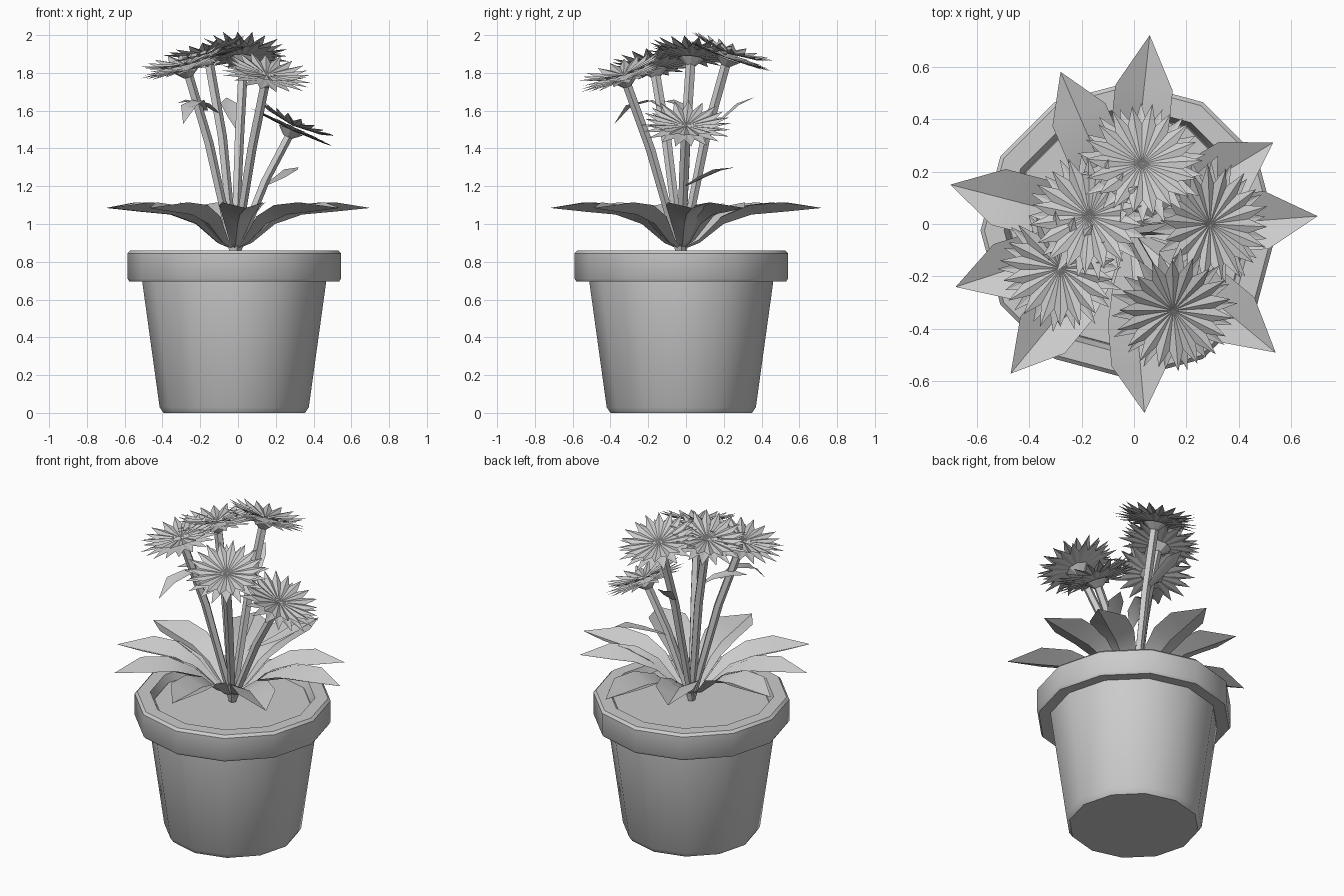
import bpy, bmesh, math
from mathutils import Vector, Matrix

if "Cube" in bpy.data.objects:
    bpy.data.objects.remove(bpy.data.objects["Cube"])

grey = bpy.data.materials.new("pale grey")
grey.diffuse_color = (0.6, 0.6, 0.6, 1)
grey.use_nodes = True
grey.node_tree.nodes["Principled BSDF"].inputs["Base Color"].default_value = grey.diffuse_color
CX, CY = -0.02, -0.025


def make(name, bm, angle=35):
    bmesh.ops.remove_doubles(bm, verts=bm.verts, dist=1e-5)
    me = bpy.data.meshes.new(name)
    bm.to_mesh(me)
    bm.free()
    me.materials.append(grey)
    ob = bpy.data.objects.new(name, me)
    bpy.context.collection.objects.link(ob)
    bpy.ops.object.select_all(action='DESELECT')
    ob.select_set(True)
    bpy.context.view_layer.objects.active = ob
    bpy.ops.object.shade_smooth_by_angle(angle=math.radians(angle))
    return ob


def lathe(name, profile, n=12):
    bm = bmesh.new()
    rings = []
    for r, z in profile:
        rings.append([bm.verts.new((CX + r * math.cos(2 * math.pi * i / n),
                                    CY + r * math.sin(2 * math.pi * i / n), z)) for i in range(n)])
    for a, b in zip(rings, rings[1:]):
        for i in range(n):
            j = (i + 1) % n
            bm.faces.new((a[i], a[j], b[j], b[i]))
    bm.faces.new(rings[0][::-1])
    bm.faces.new(rings[-1])
    return make(name, bm)


# pot with thick rim, closed by the soil
lathe("pot", [(0.375, 0), (0.395, 0.03), (0.485, 0.68), (0.485, 0.70), (0.555, 0.695),
              (0.565, 0.71), (0.565, 0.845), (0.55, 0.86), (0.475, 0.86), (0.455, 0.81)])
lathe("soil", [(0.455, 0.80), (0.45, 0.815)])


def leaf(name, points, widths, fold):
    """Folded blade along a path; edges sit higher than the midrib."""
    bm = bmesh.new()
    pts = [Vector(p) for p in points]
    d = pts[-1] - pts[0]
    side = Vector((-d.y, d.x, 0)).normalized()
    rows = []
    for p, w in zip(pts, widths):
        up = Vector((0, 0, fold * min(1, w / 0.1)))
        rows.append([bm.verts.new(p + side * w + up), bm.verts.new(p),
                     bm.verts.new(p - side * w + up)])
    tip = rows.pop()[1]
    for a, b in zip(rows, rows[1:]):
        for i in (0, 1):
            bm.faces.new((a[i], b[i], b[i + 1], a[i + 1]))
    for i in (0, 1):
        bm.faces.new((rows[-1][i], tip, rows[-1][i + 1]))
    loose = [v for v in bm.verts if not v.link_faces]
    bmesh.ops.delete(bm, geom=loose, context='VERTS')
    return make(name, bm, 40)


# rosette of large leaves, given by their tips
tips = [(0.06, 0.72), (-0.28, 0.58), (-0.70, 0.15), (-0.68, -0.24), (-0.47, -0.57),
        (0.04, -0.72), (0.54, -0.49), (0.70, 0.03), (0.53, 0.31)]
shape = [(0.03, 0.87), (0.13, 0.90), (0.30, 1.00), (0.50, 1.05), (0.73, 1.065), (1, 1.085)]
for i, (tx, ty) in enumerate(tips):
    path = [(CX + (tx - CX) * t, CY + (ty - CY) * t, z) for t, z in shape]
    leaf(f"rosette_leaf_{i}", path, [0.02, 0.035, 0.08, 0.11, 0.11, 0], 0.05)


def stem(name, a, b, c):
    """Five-sided stalk bent at its middle point."""
    bm = bmesh.new()
    rings = []
    for p, r in zip((a, b, c), (0.022, 0.027, 0.027)):
        rings.append([bm.verts.new(Vector(p) + Vector((r * math.cos(k * 2 * math.pi / 5),
                      r * math.sin(k * 2 * math.pi / 5), 0))) for k in range(5)])
    for s, t in zip(rings, rings[1:]):
        for i in range(5):
            j = (i + 1) % 5
            bm.faces.new((s[i], s[j], t[j], t[i]))
    return make(name, bm)


def flower(name, pos, tilt_dir, tilt, spin):
    """Two pleated star layers over a small calyx."""
    bm = bmesh.new()
    n = 18
    for layer, (rad, zc, zn, zt) in enumerate([(0.23, 0.0, 0.02, 0.045), (0.25, -0.025, -0.01, -0.01)]):
        mid = bm.verts.new((0, 0, zc))
        ring = []
        for i in range(2 * n):
            a = math.pi * (i + layer) / n + spin
            r, z = (rad * (1 - 0.05 * (i // 2 % 2)), zt) if i % 2 == 0 else (0.155, zn)
            ring.append(bm.verts.new((r * math.cos(a), r * math.sin(a), z)))
        for i in range(2 * n):
            bm.faces.new((mid, ring[i], ring[(i + 1) % (2 * n)]))
    bmesh.ops.create_cone(bm, segments=8, radius1=0.025, radius2=0.07, depth=0.04,
                          matrix=Matrix.Translation((0, 0, -0.045)))
    axis = Vector((-math.sin(tilt_dir), math.cos(tilt_dir), 0))
    bm.transform(Matrix.Translation(pos) @ Matrix.Rotation(math.radians(tilt), 4, axis))
    return make(name, bm, 20)


# flowers: head position and tilt away from the middle
heads = [((0.03, 0.23, 1.90), 20), ((0.29, 0.0, 1.52), 25), ((0.15, -0.33, 1.79), 20),
         ((-0.28, -0.17, 1.84), 16), ((-0.17, 0.03, 1.90), 14)]
for i, (p, tilt) in enumerate(heads):
    p = Vector(p)
    base = Vector((CX, CY, 0.82))
    out = (p - base).xy
    ang = math.atan2(out.y, out.x)
    lean = Vector((math.cos(ang), math.sin(ang), 0))
    end = p - lean * 0.015 - Vector((0, 0, 0.04))
    bend = base.lerp(end, 0.62) - lean * 0.02
    stem(f"flower_stem_{i}", base, bend, end)
    flower(f"flower_head_{i}", p, ang, tilt, i * 0.3)

# small leaves on the stems
small = [[(-0.17, -0.10, 1.60), (-0.21, -0.19, 1.65), (-0.26, -0.30, 1.62), (-0.29, -0.38, 1.53)],
         [(0.0, 0.12, 1.50), (-0.02, 0.20, 1.56), (-0.05, 0.28, 1.63), (-0.06, 0.36, 1.67)],
         [(0.14, 0.0, 1.20), (0.22, 0.08, 1.24), (0.28, 0.17, 1.28), (0.32, 0.26, 1.30)],
         [(-0.10, 0.0, 1.58), (-0.17, -0.04, 1.63), (-0.25, -0.10, 1.65), (-0.32, -0.16, 1.64)]]
for i, path in enumerate(small):
    leaf(f"stem_leaf_{i}", path, [0.012, 0.035, 0.045, 0], 0.02)
